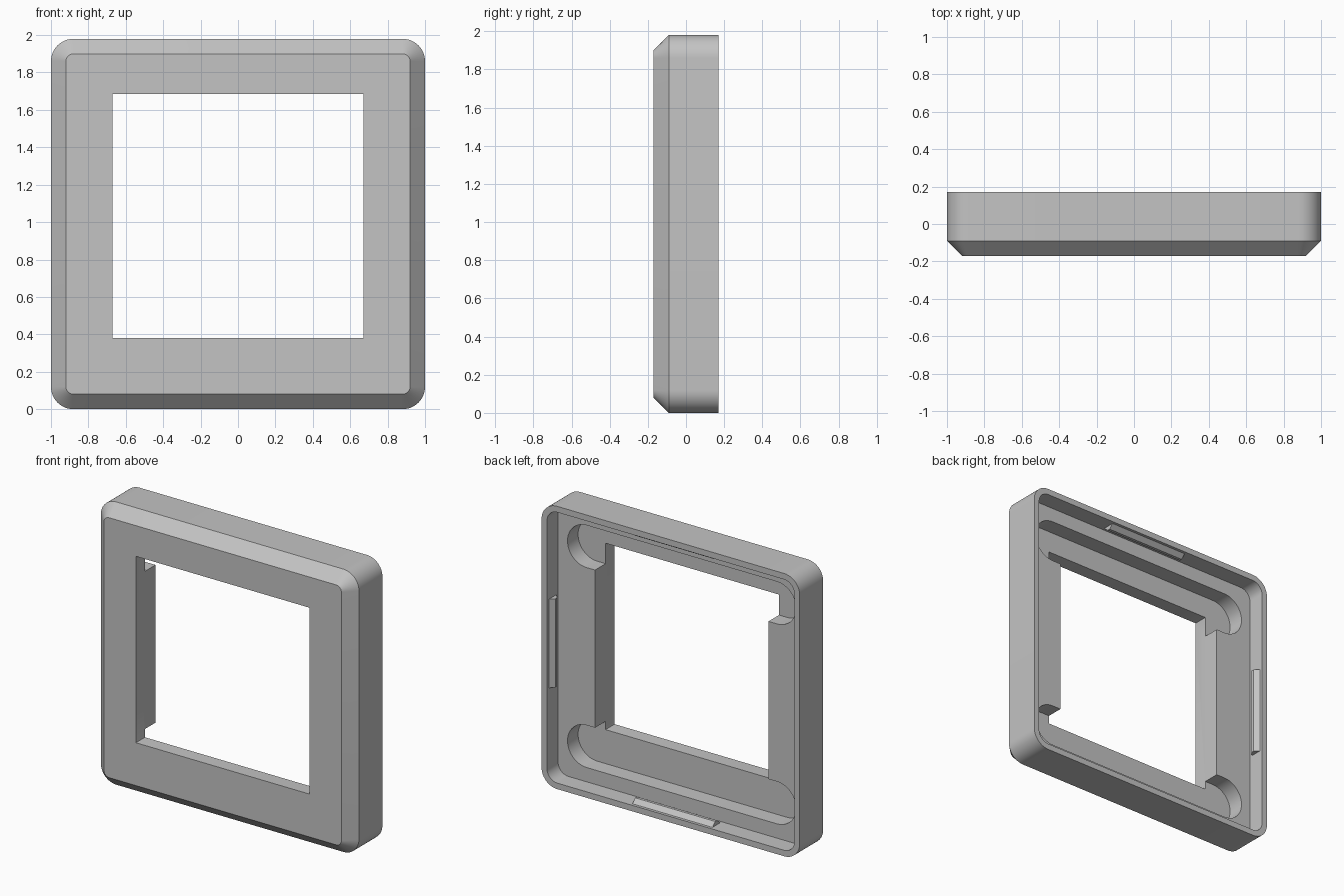
import bpy, bmesh, math
from mathutils import Vector

cube = bpy.data.objects.get("Cube")
if cube:
    bpy.data.objects.remove(cube, do_unlink=True)

MID = 0.99                                  # height of the frame centre
BACK, SHOULDER, FRONT = 0.17, -0.09, -0.17  # depths of the outer shell
FLOOR, SLOT_FLOOR = 0.047, -0.07            # depths of the rear recesses

grey = bpy.data.materials.new("plain grey")
grey.use_nodes = True
grey.diffuse_color = (0.55, 0.55, 0.55, 1)
grey.node_tree.nodes["Principled BSDF"].inputs["Base Color"].default_value = (0.55, 0.55, 0.55, 1)


def ring(half_x, half_z, radius, y, centre_z=MID, steps=12):
    """Rounded rectangle standing in the xz plane."""
    points = []
    for quarter, (sx, sz) in enumerate([(1, 1), (-1, 1), (-1, -1), (1, -1)]):
        for i in range(steps + 1):
            a = math.radians(90) * (quarter + i / steps)
            points.append(Vector((sx * (half_x - radius) + radius * math.cos(a), y,
                                  centre_z + sz * (half_z - radius) + radius * math.sin(a))))
    return points


def loft(name, rings):
    """Closed solid through matching rings."""
    bm = bmesh.new()
    loops = [[bm.verts.new(p) for p in r] for r in rings]
    for a, b in zip(loops, loops[1:]):
        for i in range(len(a)):
            j = (i + 1) % len(a)
            bm.faces.new((a[i], a[j], b[j], b[i]))
    bm.faces.new(loops[0])
    bm.faces.new(loops[-1])
    bmesh.ops.remove_doubles(bm, verts=bm.verts, dist=1e-5)
    bmesh.ops.recalc_face_normals(bm, faces=bm.faces)
    mesh = bpy.data.meshes.new(name)
    bm.to_mesh(mesh)
    bm.free()
    mesh.materials.append(grey)
    obj = bpy.data.objects.new(name, mesh)
    bpy.context.collection.objects.link(obj)
    return obj


def carve(target, cutter):
    """Subtract the cutter and discard it."""
    mod = target.modifiers.new("cut", 'BOOLEAN')
    mod.operation, mod.solver, mod.object = 'DIFFERENCE', 'EXACT', cutter
    cutter.hide_render = True
    bpy.context.view_layer.objects.active = target
    bpy.ops.object.modifier_apply(modifier=mod.name)
    bpy.data.objects.remove(cutter, do_unlink=True)


# Outer shell with a chamfered front
frame = loft("frame", [ring(1, MID, 0.12, BACK), ring(1, MID, 0.12, SHOULDER),
                       ring(0.92, 0.91, 0.04, FRONT)])

# Shallow rear recess inside a thin rim
carve(frame, loft("recess", [ring(0.958, 0.948, 0.08, 0.3), ring(0.958, 0.948, 0.08, FLOOR)]))

# Round-ended slots above and below the window
for side in (-1, 1):
    z = MID + side * 0.7
    carve(frame, loft("slot", [ring(0.885, 0.148, 0.1479, 0.3, z),
                               ring(0.885, 0.148, 0.1479, SLOT_FLOOR, z)]))

# Window opening
carve(frame, loft("window", [ring(0.672, 0.6525, 0.004, 0.4, 1.0325, 2),
                             ring(0.672, 0.6525, 0.004, -0.4, 1.0325, 2)]))

bpy.ops.object.select_all(action='DESELECT')
frame.select_set(True)
bpy.context.view_layer.objects.active = frame
bpy.ops.object.shade_smooth_by_angle(angle=math.radians(30))

# Snap ridges at the middle of each inner rim wall
PROFILE = [(0.012, 0.065), (0, 0.065), (-0.03, 0.1), (-0.03, 0.12), (0, 0.15), (0.012, 0.15)]
for name, wall, turn in [("left_clip", 0.958, 0), ("top_clip", 0.948, 90),
                         ("right_clip", 0.958, 180), ("bottom_clip", 0.948, 270)]:
    a = math.radians(turn)
    out, along = Vector((math.cos(a), 0, math.sin(a))), Vector((-math.sin(a), 0, math.cos(a)))
    centre = Vector((0, 0, MID))
    loft(name, [[centre + out * (wall + d) + along * end + Vector((0, y, 0)) for d, y in PROFILE]
                for end in (-0.31, 0.31)])
